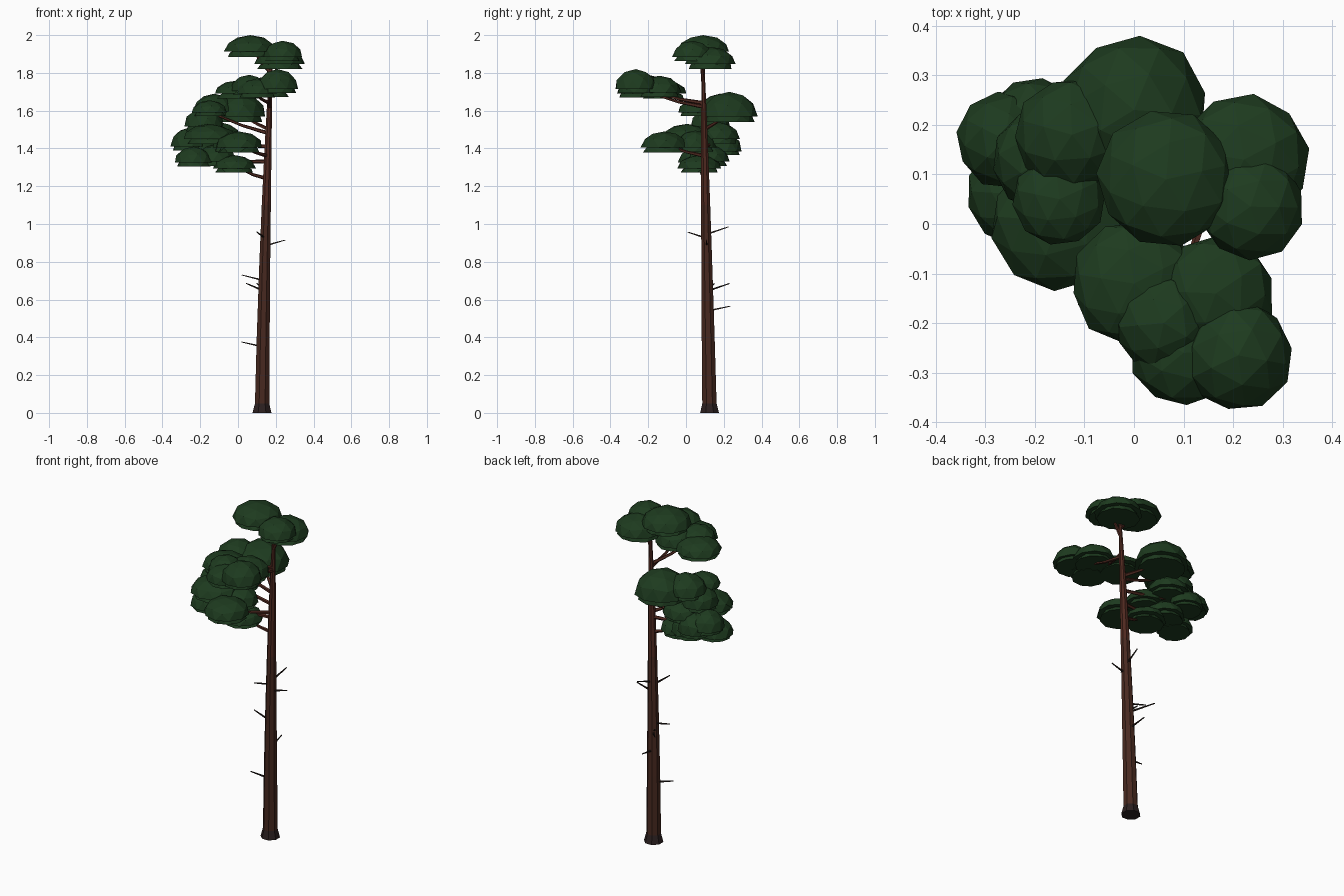
import bpy, bmesh, math, random
from mathutils import Vector, Matrix

if "Cube" in bpy.data.objects:
    bpy.data.objects.remove(bpy.data.objects["Cube"])

random.seed(4)


def material(name, rgb):
    m = bpy.data.materials.new(name)
    m.diffuse_color = (*rgb, 1)
    m.use_nodes = True
    m.node_tree.nodes["Principled BSDF"].inputs["Base Color"].default_value = m.diffuse_color
    return m


bark = material("brown bark", (0.064, 0.022, 0.014))
upper_bark = material("reddish bark", (0.078, 0.022, 0.014))
root_bark = material("dark root bark", (0.024, 0.014, 0.014))
dead_wood = material("dead wood", (0.020, 0.013, 0.010))
needles = material("pine green", (0.0125, 0.043, 0.0135))


def make_object(name, bm, mats):
    bmesh.ops.recalc_face_normals(bm, faces=bm.faces)
    me = bpy.data.meshes.new(name)
    bm.to_mesh(me)
    bm.free()
    for m in mats:
        me.materials.append(m)
    ob = bpy.data.objects.new(name, me)
    bpy.context.collection.objects.link(ob)
    return ob


def tube(name, rings, sides, mats, rule=None, level=False):
    """Capped tube through (point, radius) rings."""
    bm = bmesh.new()
    pts = [Vector(p) for p, r in rings]
    loops = []
    for i, (p, r) in enumerate(rings):
        d = pts[min(i + 1, len(pts) - 1)] - pts[max(i - 1, 0)]
        rot = Matrix.Identity(3) if level else d.to_track_quat('Z', 'Y').to_matrix()
        loops.append([bm.verts.new(pts[i] + rot @ Vector(
            (r * math.cos(a), r * math.sin(a), 0)))
            for a in (math.tau * (k + 0.5) / sides for k in range(sides))])
    for lo, hi in zip(loops, loops[1:]):
        for k in range(sides):
            n = (k + 1) % sides
            bm.faces.new((lo[k], lo[n], hi[n], hi[k]))
    bm.faces.new(loops[0][::-1])
    bm.faces.new(loops[-1])
    if rule:
        for f in bm.faces:
            f.material_index = rule(f.calc_center_median().z)
    return make_object(name, bm, mats)


def trunk_at(z):
    return Vector((0.127 + 0.013 * z + 0.007 * z * z, 0.125 - 0.019 * z, z))


# Trunk: dark root flare, brown lower bark, reddish upper bark
trunk_profile = [(0, 0.054), (0.05, 0.041), (0.4, 0.037), (0.8, 0.031),
                 (1.1, 0.026), (1.4, 0.020), (1.65, 0.014), (1.88, 0.007)]
tube("trunk", [(trunk_at(z), r) for z, r in trunk_profile], 8,
     [bark, upper_bark, root_bark],
     lambda z: 2 if z < 0.05 else (1 if z > 1.1 else 0), level=True)

# Living branches: height on trunk, end point
branches = [
    (1.24, (0.00, 0.07, 1.30)), (1.33, (-0.20, 0.06, 1.35)),
    (1.36, (0.01, -0.10, 1.42)), (1.41, (-0.22, 0.17, 1.45)),
    (1.48, (-0.12, 0.10, 1.58)), (1.50, (0.01, 0.22, 1.59)),
    (1.62, (0.17, -0.18, 1.69)), (1.64, (0.08, -0.17, 1.70)),
    (1.75, (0.22, 0.08, 1.86)), (1.80, (0.08, 0.09, 1.92)),
]
for z, end in branches:
    a, b = trunk_at(z), Vector(end)
    mid = a.lerp(b, 0.5) - Vector((0, 0, 0.008))
    tube("branch", [(a, 0.011), (mid, 0.008), (b, 0.005)], 5, [upper_bark])

# Bare dead twigs on the lower trunk
twigs = [
    (0.35, (0.02, 0.09, 0.375)), (0.54, (0.125, 0.235, 0.565)),
    (0.645, (0.045, 0.23, 0.685)), (0.70, (0.02, 0.125, 0.73)),
    (0.65, (0.10, 0.15, 0.685)), (0.885, (0.25, 0.11, 0.915)),
    (0.925, (0.10, 0.01, 0.957)), (0.945, (0.165, 0.225, 0.985)),
]
for z, end in twigs:
    tube("dead_twig", [(trunk_at(z), 0.0065), (end, 0.003)], 4, [dead_wood])


def dome(bm, x, y, z, r, h):
    """Faceted half ball with a flat underside."""
    part = bmesh.ops.create_icosphere(bm, subdivisions=2, radius=1)["verts"]
    bmesh.ops.delete(bm, geom=[v for v in part if v.co.z < -0.05], context='VERTS')
    part = [v for v in part if v.is_valid]
    rim = [e for e in bm.edges if e.is_boundary and e.verts[0] in part]
    bmesh.ops.contextual_create(bm, geom=rim)
    turn = Matrix.Rotation(random.uniform(0, math.tau), 3, 'Z')
    for v in part:
        c = turn @ v.co
        k = r * (1 + random.uniform(-0.03, 0.03))
        v.co = (x + c.x * k, y + c.y * k, z + c.z * h)


# Foliage pads: an upper dome over a slightly smaller lower layer
def pad(x, y, z, r, h):
    bm = bmesh.new()
    dome(bm, x, y, z, r, h)
    dome(bm, x, y, z - 0.2 * r, r * 0.88, h * 0.6)
    make_object("foliage_pad", bm, [needles])


pads = [  # x, y, rim height, radius, dome height
    # crown
    (0.065, 0.09, 1.912, 0.139, 0.088), (0.235, 0.035, 1.885, 0.108, 0.085),
    (0.222, 0.13, 1.848, 0.134, 0.09),
    # front right cluster
    (0.21, -0.265, 1.715, 0.112, 0.105), (0.06, -0.20, 1.705, 0.10, 0.085),
    (0.10, -0.26, 1.69, 0.108, 0.08), (0.165, -0.14, 1.695, 0.118, 0.09),
    (0.00, -0.12, 1.69, 0.126, 0.07),
    # back cluster
    (0.00, 0.23, 1.57, 0.15, 0.13),
    # left cluster
    (-0.125, 0.18, 1.595, 0.115, 0.095), (-0.15, 0.05, 1.59, 0.094, 0.065),
    (-0.18, 0.13, 1.515, 0.107, 0.10), (-0.15, 0.005, 1.45, 0.138, 0.08),
    (-0.26, 0.17, 1.41, 0.098, 0.10), (-0.20, 0.20, 1.385, 0.098, 0.10),
    (-0.10, 0.17, 1.45, 0.115, 0.09), (-0.03, 0.05, 1.405, 0.11, 0.09),
    (0.005, -0.115, 1.405, 0.126, 0.085),
    # lowest pads
    (-0.235, 0.06, 1.325, 0.102, 0.085), (-0.02, 0.07, 1.295, 0.115, 0.07),
    (-0.12, 0.12, 1.33, 0.11, 0.09),
]
for p in pads:
    pad(*p)
